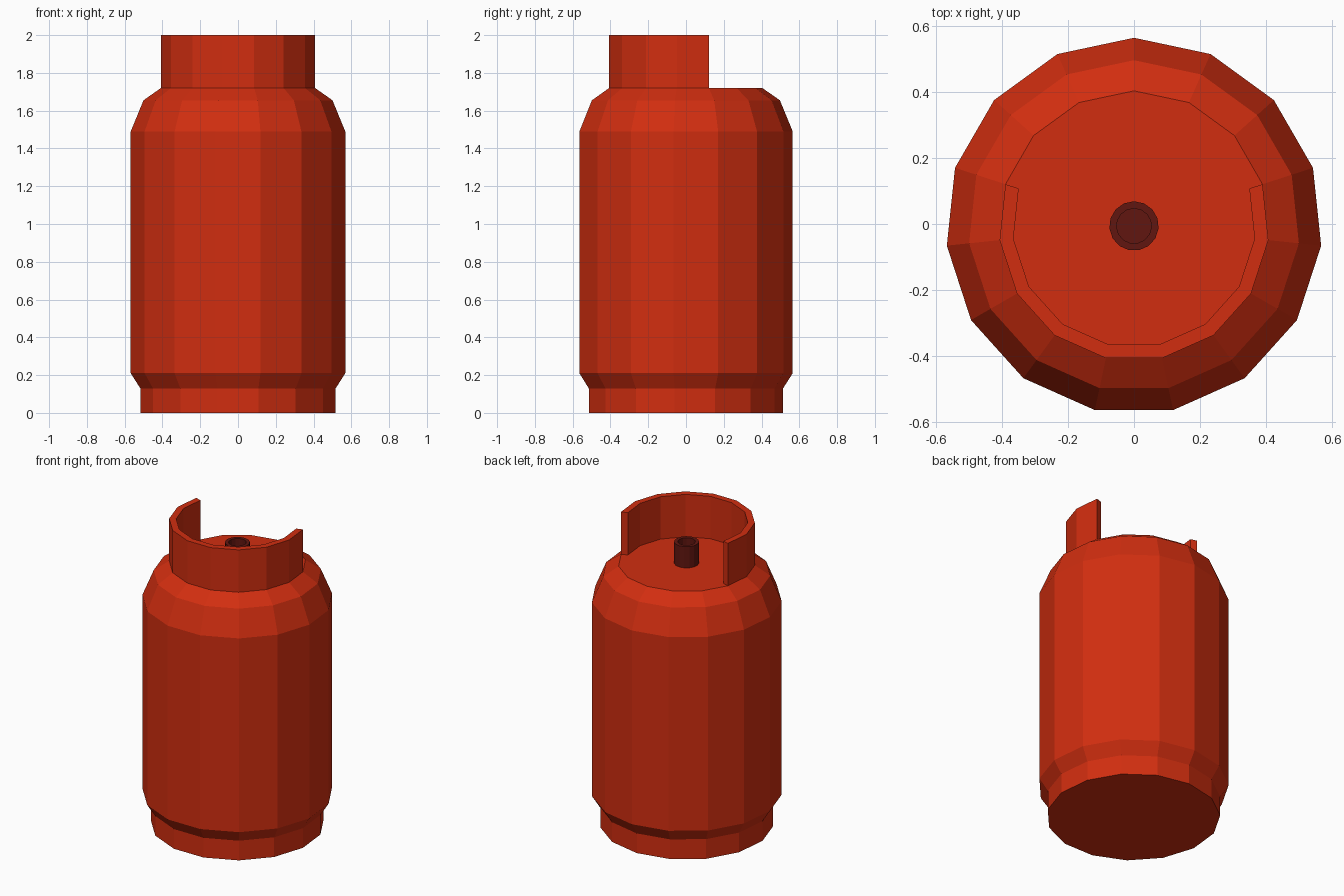
import bpy, bmesh
from math import radians, cos, sin

if "Cube" in bpy.data.objects:
    bpy.data.objects.remove(bpy.data.objects["Cube"])

SIDES = 15
STEP = 360 / SIDES
CY = -0.006  # axis offset so the 15-sided outline is centred


def material(name, rgb):
    m = bpy.data.materials.new(name)
    m.diffuse_color = (*rgb, 1)
    m.use_nodes = True
    m.node_tree.nodes["Principled BSDF"].inputs["Base Color"].default_value = m.diffuse_color
    return m


def point(r, deg, z):
    return (r * cos(radians(deg)), r * sin(radians(deg)) + CY, z)


def finish(name, bm, mat):
    bmesh.ops.recalc_face_normals(bm, faces=bm.faces)
    me = bpy.data.meshes.new(name)
    bm.to_mesh(me)
    bm.free()
    me.materials.append(mat)
    ob = bpy.data.objects.new(name, me)
    bpy.context.collection.objects.link(ob)
    return ob


def lathe(name, profile, mat):
    """Closed faceted solid: rings of (radius, z) with capped ends."""
    bm = bmesh.new()
    rings = [[bm.verts.new(point(r, 90 + STEP * i, z)) for i in range(SIDES)]
             for r, z in profile]
    for a, b in zip(rings, rings[1:]):
        for i in range(SIDES):
            j = (i + 1) % SIDES
            bm.faces.new((a[i], a[j], b[j], b[i]))
    bm.faces.new(rings[0])
    bm.faces.new(rings[-1])
    return finish(name, bm, mat)


def open_collar(name, r_out, r_in, z0, z1, start, segments, mat):
    """Partial ring wall with a rectangular cross-section."""
    bm = bmesh.new()
    section = [(r_out, z0), (r_out, z1), (r_in, z1), (r_in, z0)]
    loops = [[bm.verts.new(point(r, start + STEP * i, z)) for r, z in section]
             for i in range(segments + 1)]
    for a, b in zip(loops, loops[1:]):
        for i in range(4):
            j = (i + 1) % 4
            bm.faces.new((a[i], a[j], b[j], b[i]))
    bm.faces.new(loops[0])
    bm.faces.new(loops[-1])
    return finish(name, bm, mat)


red = material("red_paint", (0.64, 0.027, 0.005))
dark = material("dark_valve", (0.12, 0.008, 0.005))

# Tank with foot ring, straight wall and sloped shoulder
lathe("tank_body", [(0.52, 0), (0.52, 0.13), (0.571, 0.21), (0.571, 1.49),
                    (0.503, 1.655), (0.41, 1.72)], red)

# Protective collar, open towards the back
open_collar("guard_collar", 0.41, 0.368, 1.72, 2.0, 162, 9, red)

# Valve stub with recessed outlet
lathe("valve", [(0.075, 1.72), (0.075, 1.86), (0.053, 1.86), (0.053, 1.80)], dark)
